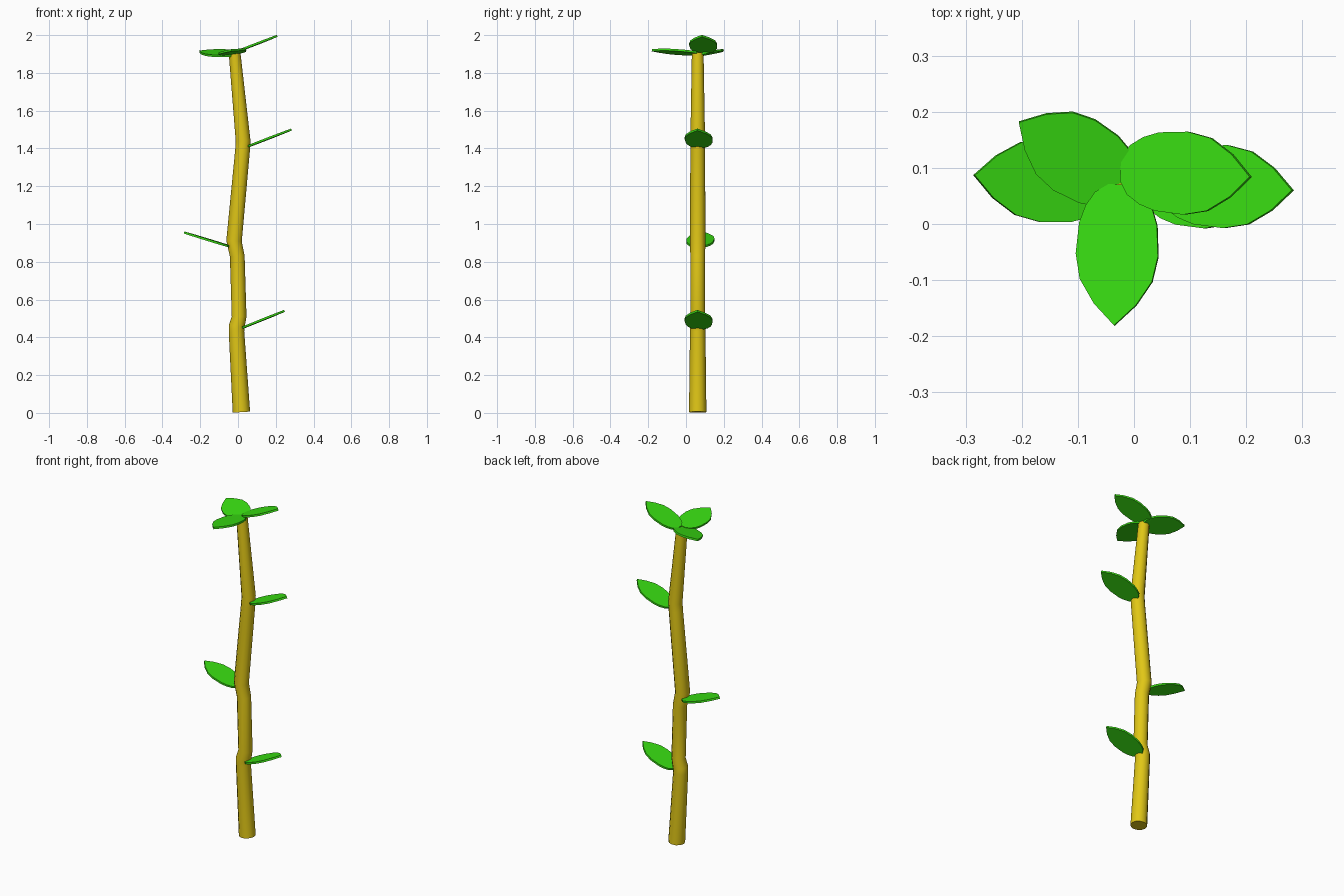
import bpy, bmesh, math
from mathutils import Vector

if "Cube" in bpy.data.objects:
    bpy.data.objects.remove(bpy.data.objects["Cube"])


def material(name, color):
    m = bpy.data.materials.new(name)
    m.diffuse_color = (*color, 1)
    m.use_nodes = True
    m.node_tree.nodes["Principled BSDF"].inputs["Base Color"].default_value = m.diffuse_color
    return m


def finish(bm, name, mat):
    bmesh.ops.recalc_face_normals(bm, faces=bm.faces[:])
    mesh = bpy.data.meshes.new(name)
    bm.to_mesh(mesh)
    bm.free()
    mesh.materials.append(mat)
    obj = bpy.data.objects.new(name, mesh)
    bpy.context.collection.objects.link(obj)
    return obj


def tube(name, path, y, sides, mat):
    """Tapered tube through (x, z, radius) points at a fixed y."""
    bm = bmesh.new()
    pts = [Vector((x, y, z)) for x, z, r in path]
    rings = []
    for i, p in enumerate(pts):
        d = (pts[min(i + 1, len(pts) - 1)] - pts[max(i - 1, 0)]).normalized()
        side = Vector((0, 1, 0)).cross(d)
        ring = []
        for k in range(sides):
            a = math.tau * k / sides
            off = side * math.cos(a) + Vector((0, math.sin(a), 0))
            ring.append(bm.verts.new(p + off * path[i][2]))
        rings.append(ring)
    for a, b in zip(rings, rings[1:]):
        for k in range(sides):
            n = (k + 1) % sides
            bm.faces.new((a[k], a[n], b[n], b[k]))
    bm.faces.new(rings[0])
    bm.faces.new(rings[-1])
    return finish(bm, name, mat)


# Half outline of a leaf: fraction of length, half width
OUTLINE = [(0, .02), (.06, .044), (.16, .060), (.28, .070), (.5, .074),
           (.68, .065), (.85, .038)]


def leaf(name, base, tip, roll, mat, thickness=0.011):
    base, tip = Vector(base), Vector(tip)
    d = tip - base
    side = d.cross(Vector((0, 0, 1))).normalized()
    side = (side + Vector((0, 0, roll))).normalized()
    up = side.cross(d).normalized() * thickness / 2
    loop = [base + d * t + side * w for t, w in OUTLINE] + [tip]
    loop += [base + d * t - side * w for t, w in reversed(OUTLINE)]
    bm = bmesh.new()
    top = [bm.verts.new(p + up) for p in loop]
    low = [bm.verts.new(p - up) for p in loop]
    bm.faces.new(top)
    bm.faces.new(low[::-1])
    for k in range(len(loop)):
        n = (k + 1) % len(loop)
        bm.faces.new((top[k], low[k], low[n], top[n]))
    return finish(bm, name, mat)


yellow = material("stem_yellow", (.75, .57, .008))
green = material("leaf_green", (.04, .72, .006))

# Crooked stem with knuckles where the leaves sprout
stem = tube("stem", [(.018, .004, .046), (-.008, .43, .041), (-.007, .458, .042),
                     (.006, .51, .039), (-.004, .83, .039), (-.021, .91, .041),
                     (.024, 1.39, .039), (.027, 1.44, .039),
                     (-.018, 1.905, .031)], .062, 12, yellow)
bpy.context.view_layer.objects.active = stem
stem.select_set(True)
bpy.ops.object.shade_smooth_by_angle(angle=math.radians(35))

# Side leaves
leaf("lower_leaf", (.015, .072, .447), (.246, .06, .54), 0, green)
leaf("middle_leaf", (-.04, .068, .88), (-.285, .087, .955), 0, green)
leaf("upper_leaf", (.045, .073, 1.408), (.283, .06, 1.5), 0, green)

# Three leaves at the crown
leaf("crown_right_leaf", (-.022, .097, 1.907), (.208, .084, 1.996), 0, green)
leaf("crown_front_leaf", (-.025, .07, 1.902), (-.035, -.181, 1.92), -.14, green)
leaf("crown_left_leaf", (-.008, .065, 1.898), (-.205, .182, 1.913), .2, green)
